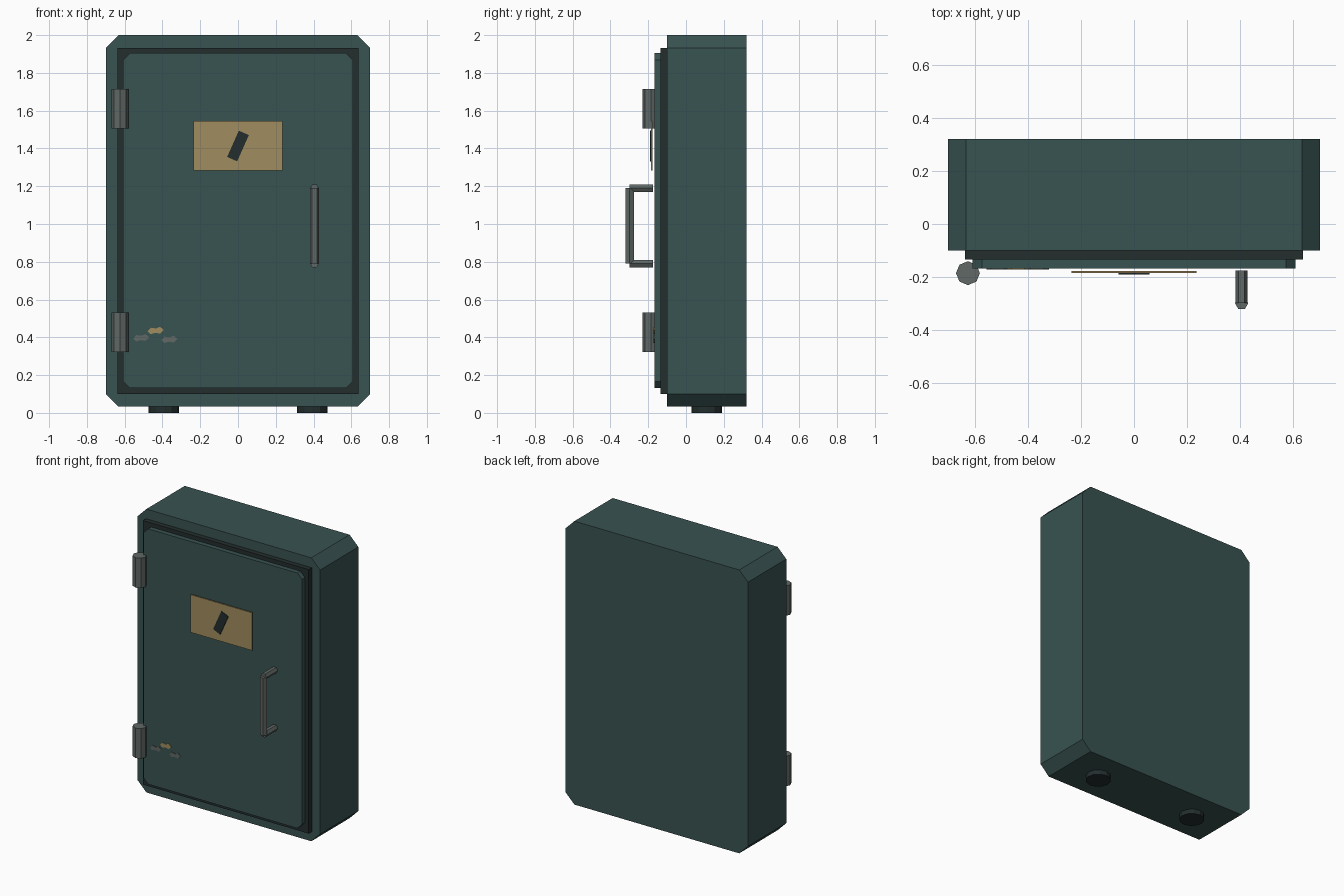
import bpy, bmesh, math
from mathutils import Matrix, Vector

if "Cube" in bpy.data.objects:
    bpy.data.objects.remove(bpy.data.objects["Cube"])


def material(name, rgb):
    m = bpy.data.materials.new(name)
    m.diffuse_color = (*rgb, 1)
    m.use_nodes = True
    m.node_tree.nodes["Principled BSDF"].inputs["Base Color"].default_value = m.diffuse_color
    return m


TEAL = material("teal_paint", (0.040, 0.087, 0.083))
DARK = material("dark_rubber", (0.017, 0.027, 0.027))
STEEL = material("grey_steel", (0.115, 0.138, 0.130))
BRASS = material("aged_brass", (0.352, 0.262, 0.114))


def finish(name, bm, mat):
    bmesh.ops.recalc_face_normals(bm, faces=bm.faces)
    me = bpy.data.meshes.new(name)
    bm.to_mesh(me)
    bm.free()
    me.materials.append(mat)
    ob = bpy.data.objects.new(name, me)
    bpy.context.collection.objects.link(ob)
    return ob


def slab(name, outline, y0, y1, mat):
    """Extrude an (x, z) outline from y0 to y1."""
    bm = bmesh.new()
    face = bm.faces.new([bm.verts.new((x, y0, z)) for x, z in outline])
    ext = bmesh.ops.extrude_face_region(bm, geom=[face])["geom"]
    bmesh.ops.translate(bm, vec=(0, y1 - y0, 0),
                        verts=[v for v in ext if isinstance(v, bmesh.types.BMVert)])
    return finish(name, bm, mat)


def rect(w, z0, z1, c=0.0):
    """Rectangle outline of half width w with corners cut by c."""
    if c == 0:
        return [(-w, z0), (w, z0), (w, z1), (-w, z1)]
    return [(-w + c, z0), (w - c, z0), (w, z0 + c), (w, z1 - c),
            (w - c, z1), (-w + c, z1), (-w, z1 - c), (-w, z0 + c)]


def rod(name, a, b, r, sides, mat):
    """Cylinder from a to b with a corner on the x axis."""
    a, b = Vector(a), Vector(b)
    bm = bmesh.new()
    bmesh.ops.create_cone(bm, cap_ends=True, segments=sides, radius1=r, radius2=r,
                          depth=(b - a).length)
    # put a corner on +x whatever the primitive's starting angle is
    v = bm.verts[:][0].co
    bm.transform(Matrix.Rotation(-math.atan2(v.y, v.x), 4, "Z"))
    if abs((b - a).y) > 1e-6:
        bm.transform(Matrix.Rotation(math.pi / 2, 4, "X"))
    bm.transform(Matrix.Translation((a + b) / 2))
    return finish(name, bm, mat)


# Cabinet, seal and door
slab("cabinet_body", rect(0.70, 0.033, 2.0, 0.067), -0.10, 0.32, TEAL)
slab("door_seal", rect(0.637, 0.10, 1.932), -0.134, -0.095, DARK)
slab("door", rect(0.608, 0.132, 1.904, 0.035), -0.167, -0.13, TEAL)

# Hinges
for part, z in (("lower", 0.427), ("upper", 1.61)):
    rod(part + "_hinge", (-0.625, -0.185, z - 0.104), (-0.625, -0.185, z + 0.104),
        0.045, 8, STEEL)

# Pull handle
rod("handle_bar", (0.405, -0.298, 0.79), (0.405, -0.298, 1.19), 0.025, 6, STEEL)
for part, z in (("lower", 0.79), ("upper", 1.19)):
    rod(part + "_handle_arm", (0.405, -0.298, z), (0.405, -0.175, z), 0.0225, 6, STEEL)

# Brass plate with a slanted dark bar
slab("name_plate", rect(0.236, 1.283, 1.545), -0.185, -0.177, BRASS)
t = math.radians(24)
bar = [(x * math.cos(t) + z * math.sin(t), 1.413 + z * math.cos(t) - x * math.sin(t))
       for x, z in rect(0.029, -0.076, 0.076)]
slab("plate_mark", bar, -0.191, -0.184, DARK)

# Chipped paint
chip = [(-0.043, -0.004), (-0.027, 0.015), (0, 0.011), (0.022, 0.020),
        (0.043, 0.003), (0.022, -0.016), (-0.002, -0.012), (-0.028, -0.019)]
for i, (x, z, m) in enumerate([(-0.512, 0.397, STEEL), (-0.435, 0.436, BRASS),
                               (-0.363, 0.389, STEEL)]):
    slab("paint_chip_%d" % (i + 1), [(x + p, z + q) for p, q in chip], -0.171, -0.165, m)

# Feet
for part, x in (("left", -0.393), ("right", 0.393)):
    rod(part + "_foot", (x, 0.11, 0), (x, 0.11, 0.045), 0.081, 12, DARK)
